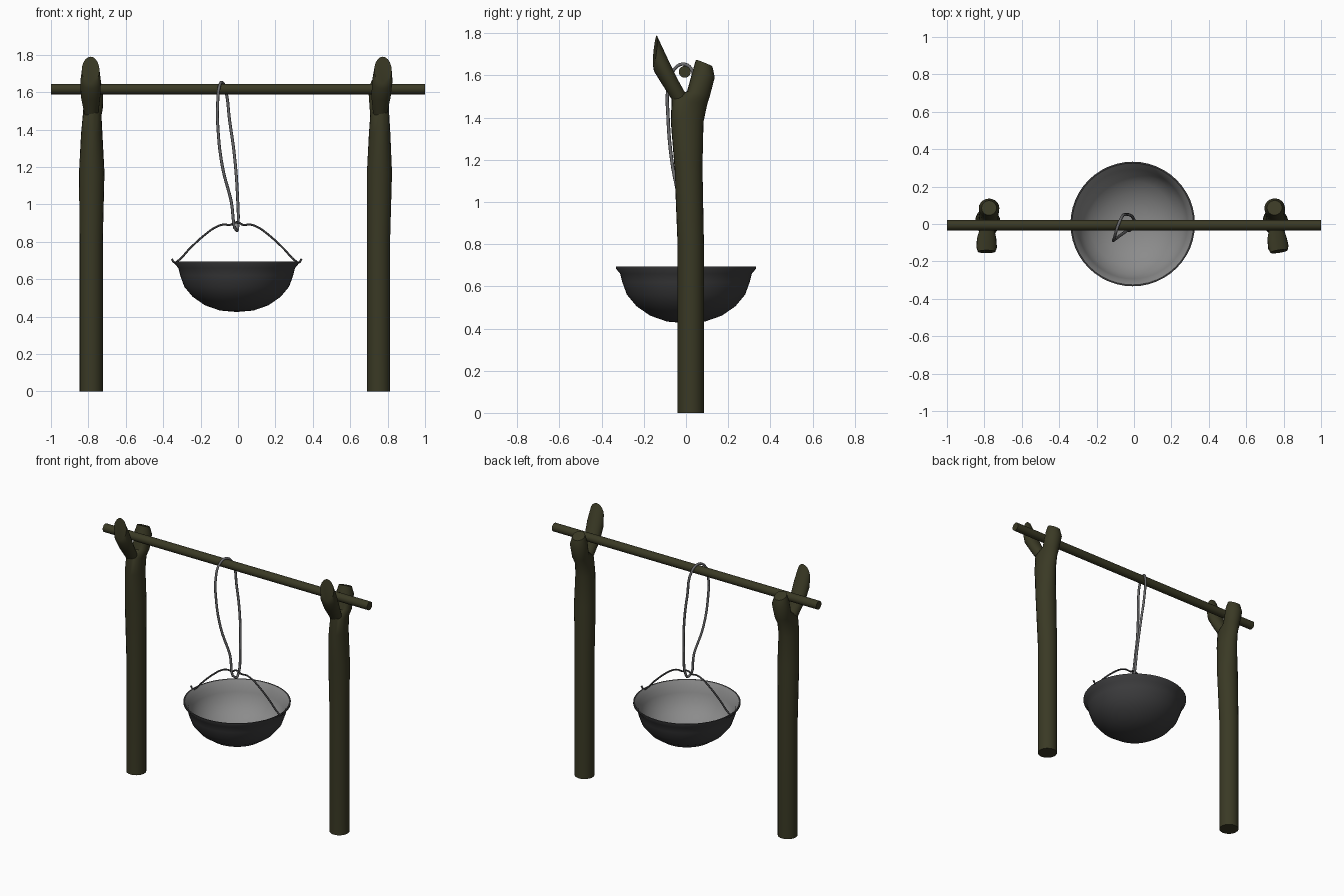
import bpy, bmesh, math
from mathutils import Vector, Matrix

if "Cube" in bpy.data.objects:
    bpy.data.objects.remove(bpy.data.objects["Cube"])


def material(name, rgb):
    m = bpy.data.materials.new(name)
    m.diffuse_color = (*rgb, 1)
    m.use_nodes = True
    m.node_tree.nodes["Principled BSDF"].inputs["Base Color"].default_value = m.diffuse_color
    return m


WOOD = material("dark wood", (0.042, 0.041, 0.018))
IRON = material("black iron", (0.045, 0.045, 0.047))
STEEL = material("hook steel", (0.14, 0.14, 0.145))
INNER = material("bowl inside grey", (0.26, 0.26, 0.26))


def finish(name, bm, mats, angle=40):
    bmesh.ops.recalc_face_normals(bm, faces=bm.faces)
    me = bpy.data.meshes.new(name)
    bm.to_mesh(me)
    bm.free()
    for m in mats:
        me.materials.append(m)
    ob = bpy.data.objects.new(name, me)
    bpy.context.collection.objects.link(ob)
    bpy.ops.object.select_all(action='DESELECT')
    ob.select_set(True)
    bpy.context.view_layer.objects.active = ob
    bpy.ops.object.shade_smooth_by_angle(angle=math.radians(angle))
    return ob


def loft(name, rings, matrix, n=20):
    """Capped limb; a ring is front y, front z, back y, back z, x, x radius."""
    bm = bmesh.new()
    loops = []
    for fy, fz, by, bz, x, rx in rings:
        c = Vector((x, (fy + by) / 2, (fz + bz) / 2))
        half = Vector((0, (by - fy) / 2, (bz - fz) / 2))
        loops.append([bm.verts.new(matrix @ (c + half * math.sin(a) + Vector((rx * math.cos(a), 0, 0))))
                      for a in (2 * math.pi * i / n for i in range(n))])
    for lo, hi in zip(loops, loops[1:]):
        for i in range(n):
            j = (i + 1) % n
            bm.faces.new((lo[i], lo[j], hi[j], hi[i]))
    bm.faces.new(loops[0])
    bm.faces.new(loops[-1])
    return finish(name, bm, [WOOD])


def wire(name, points, radius, mat, cyclic=False):
    cu = bpy.data.curves.new(name, 'CURVE')
    cu.dimensions = '3D'
    cu.bevel_depth = radius
    cu.bevel_resolution = 2
    cu.resolution_u = 5
    cu.use_fill_caps = True
    sp = cu.splines.new('BEZIER')
    sp.bezier_points.add(len(points) - 1)
    for bp, p in zip(sp.bezier_points, points):
        bp.co = p
        bp.handle_left_type = bp.handle_right_type = 'AUTO'
    sp.use_cyclic_u = cyclic
    cu.materials.append(mat)
    ob = bpy.data.objects.new(name, cu)
    bpy.context.collection.objects.link(ob)


# Forked posts: the trunk bends into the back prong, a second limb leans forward
trunk = [(-0.04, 0, 0.085, 0, 0, 0.062),
         (-0.04, 0.8, 0.085, 0.8, 0, 0.062),
         (-0.055, 1.17, 0.078, 1.17, 0.003, 0.068),
         (-0.072, 1.38, 0.083, 1.38, 0.003, 0.057),
         (-0.068, 1.49, 0.1, 1.46, 0.005, 0.05),
         (0.005, 1.525, 0.112, 1.5, 0.01, 0.052),
         (0.034, 1.63, 0.136, 1.59, 0.01, 0.055),
         (0.047, 1.674, 0.125, 1.642, 0.01, 0.04)]
prong = [(-0.03, 1.42, 0.04, 1.45, 0, 0.025),
         (-0.07, 1.49, 0.0, 1.51, 0, 0.04),
         (-0.115, 1.56, -0.045, 1.59, -0.003, 0.052),
         (-0.152, 1.62, -0.098, 1.70, -0.003, 0.055),
         (-0.156, 1.645, -0.14, 1.79, -0.003, 0.047)]
for side, x, turn in (("left", -0.785, 0), ("right", 0.752, 9)):
    m = Matrix.Translation((x, 0.02, 0)) @ Matrix.Rotation(math.radians(turn), 4, 'Z') @ Matrix.Translation((0, -0.02, 0))
    loft(side + "_post", trunk, m)
    loft(side + "_front_prong", prong, m)

# Cross bar
bm = bmesh.new()
bmesh.ops.create_cone(bm, cap_ends=True, segments=20, radius1=0.028, radius2=0.028, depth=2,
                      matrix=Matrix.Translation((0, -0.006, 1.617)) @ Matrix.Rotation(math.pi / 2, 4, 'Y'))
finish("cross_bar", bm, [WOOD])

# Bowl: outer profile up to the rim, then the inner profile back down
outer = [(0.0, 0.425), (0.09, 0.433), (0.17, 0.461), (0.235, 0.506), (0.28, 0.56),
         (0.302, 0.62), (0.312, 0.66), (0.333, 0.685), (0.333, 0.695)]
inner = [(0.325, 0.695), (0.303, 0.662), (0.293, 0.622), (0.271, 0.565), (0.228, 0.515),
         (0.165, 0.471), (0.088, 0.443), (0.0, 0.435)]
N = 48
bm = bmesh.new()
loops = []
for r, z in outer + inner:
    if r == 0:
        loops.append([bm.verts.new((-0.007, 0, z))] * N)
    else:
        loops.append([bm.verts.new((-0.007 + r * math.cos(a), r * math.sin(a), z))
                      for a in (2 * math.pi * i / N for i in range(N))])
for k, (lo, hi) in enumerate(zip(loops, loops[1:])):
    for i in range(N):
        j = (i + 1) % N
        f = bm.faces.new(dict.fromkeys((lo[i], lo[j], hi[j], hi[i])))
        f.material_index = int(k >= len(outer))
finish("bowl", bm, [IRON, INNER])

# Bowl handle: half the wire, mirrored about the bowl centre, with curled ends
half = [(0.347, 0.709), (0.332, 0.69), (0.312, 0.70), (0.25, 0.765), (0.165, 0.842),
        (0.115, 0.877), (0.075, 0.892), (0.03, 0.892), (0.012, 0.903)]
path = [(-x, z) for x, z in half] + [(x, z) for x, z in reversed(half)]
wire("bowl_handle", [(x - 0.007, -0.004, z) for x, z in path], 0.0055, IRON)

# Long wire loop slung over the bar
wire("hanging_loop", [(-0.007, -0.012, 0.86), (-0.037, -0.035, 1.02), (-0.083, -0.068, 1.2),
                      (-0.108, -0.086, 1.42), (-0.109, -0.086, 1.53), (-0.1, -0.055, 1.63),
                      (-0.085, -0.006, 1.653), (-0.066, 0.035, 1.61), (-0.045, 0.05, 1.45),
                      (-0.02, 0.047, 1.27), (-0.003, 0.028, 1.05), (-0.001, 0.004, 0.88)],
     0.008, STEEL, cyclic=True)
